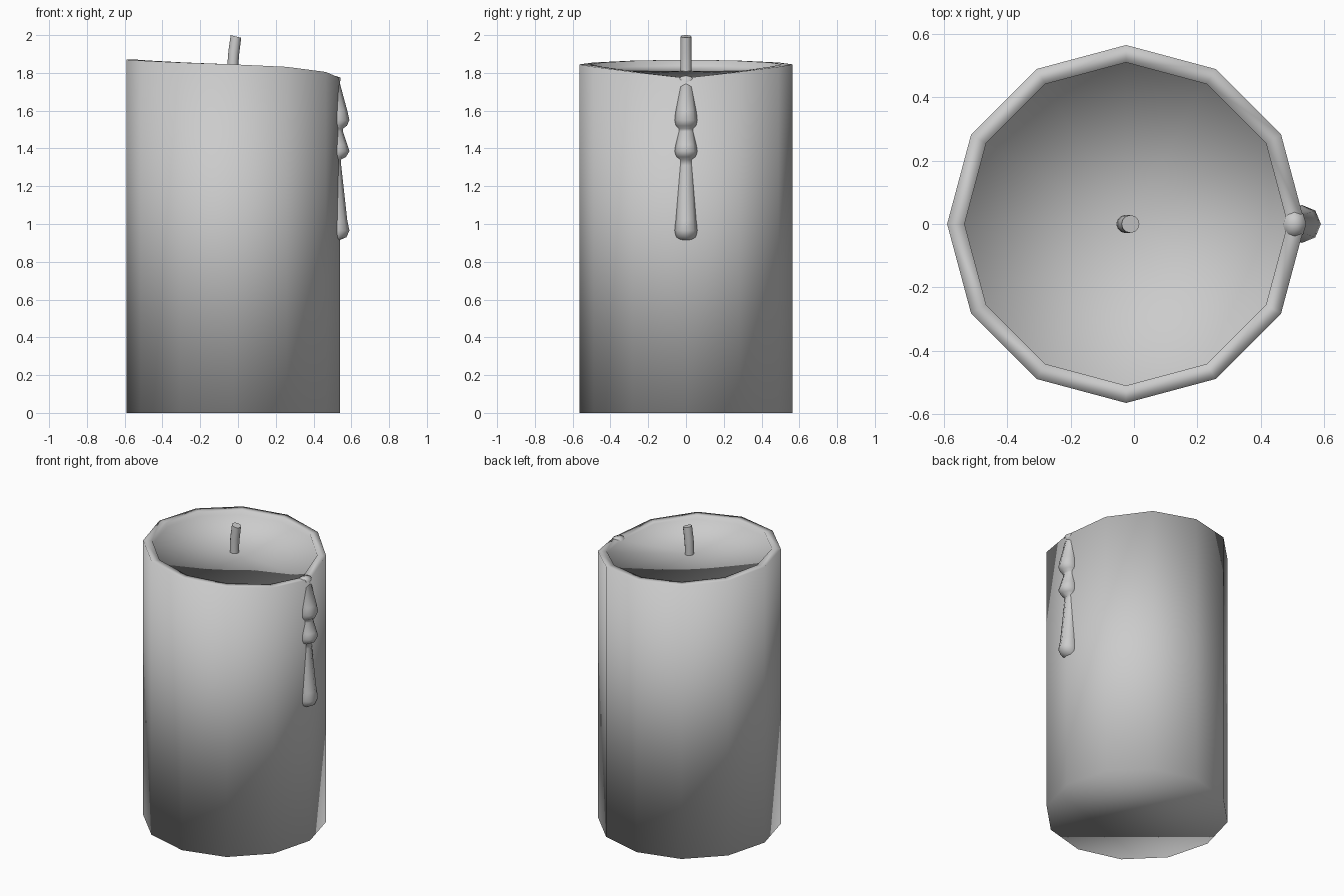
import bpy, bmesh
from math import cos, sin, pi, radians
from mathutils import Vector

if "Cube" in bpy.data.objects:
    bpy.data.objects.remove(bpy.data.objects["Cube"])


def ring(cx, cy, r, n, height):
    """Points of an n-gon; height is a function of the side index."""
    return [Vector((cx + r * cos(2 * pi * i / n), cy + r * sin(2 * pi * i / n), height(i)))
            for i in range(n)]


def loft(name, rings, apex=None, smooth=None):
    """Skin a list of rings from bottom to top; close with a fan to apex or an n-gon."""
    bm = bmesh.new()
    rows = [[bm.verts.new(p) for p in rg] for rg in rings]
    n = len(rows[0])
    for a, b in zip(rows, rows[1:]):
        for i in range(n):
            j = (i + 1) % n
            bm.faces.new((a[i], a[j], b[j], b[i]))
    bm.faces.new(rows[0][::-1])
    if apex:
        tip = bm.verts.new(apex)
        for i in range(n):
            bm.faces.new((rows[-1][i], rows[-1][(i + 1) % n], tip))
    else:
        bm.faces.new(rows[-1])
    bmesh.ops.recalc_face_normals(bm, faces=bm.faces)
    mesh = bpy.data.meshes.new(name)
    bm.to_mesh(mesh)
    bm.free()
    obj = bpy.data.objects.new(name, mesh)
    bpy.context.collection.objects.link(obj)
    if smooth is None:
        mesh.shade_smooth()
    else:
        bpy.context.view_layer.objects.active = obj
        obj.select_set(True)
        bpy.ops.object.shade_smooth_by_angle(angle=radians(smooth))
        obj.select_set(False)
    return obj


# Candle body: twelve sides, sloping rim that dips where the wax spills over
CX = -0.025
half = [1.773, 1.805, 1.832, 1.845, 1.855, 1.865, 1.87]   # rim height, 0 to 180 degrees
pool = [1.766, 1.797, 1.808, 1.815, 1.825, 1.835, 1.84]   # melted pool edge
rim_z = lambda i: half[min(i, 12 - i)]
pool_z = lambda i: pool[min(i, 12 - i)]
loft("candle_body", [
    ring(CX, 0, 0.565, 12, lambda i: 0),
    ring(CX, 0, 0.565, 12, rim_z),
    ring(CX, 0, 0.51, 12, rim_z),
    ring(CX, 0, 0.51, 12, pool_z),
], apex=(CX, 0, 1.81))

# Wick: short bent stem leaning toward +x
loft("wick", [
    ring(-0.027, 0, 0.029, 12, lambda i: 1.78),
    ring(-0.026, 0, 0.029, 12, lambda i: 1.86),
    ring(-0.022, 0, 0.029, 12, lambda i: 1.91 - 0.004 * cos(pi * i / 6)),
    ring(-0.011, 0, 0.028, 12, lambda i: 1.993 - 0.007 * cos(pi * i / 6)),
], smooth=40)

# Wax drip: three stacked beads running down the side (height, radius)
beads = [(0.907, 0.03), (0.93, 0.053), (0.965, 0.06), (1.02, 0.055), (1.31, 0.041),
         (1.34, 0.04), (1.355, 0.052), (1.385, 0.06), (1.42, 0.055), (1.49, 0.045),
         (1.505, 0.045), (1.52, 0.054), (1.55, 0.06), (1.60, 0.055), (1.745, 0.038)]
rings = [ring(0.53 - (0.06 - r) * 1.3, 0, r, 8, lambda i, z=z: z) for z, r in beads]
# top end bends over the rim
rings.append([Vector((0.508 + 0.036 * cos(pi * i / 4), 0.048 * sin(pi * i / 4), 1.775))
              for i in range(8)])
loft("wax_drip", rings, apex=(0.505, 0, 1.787))
